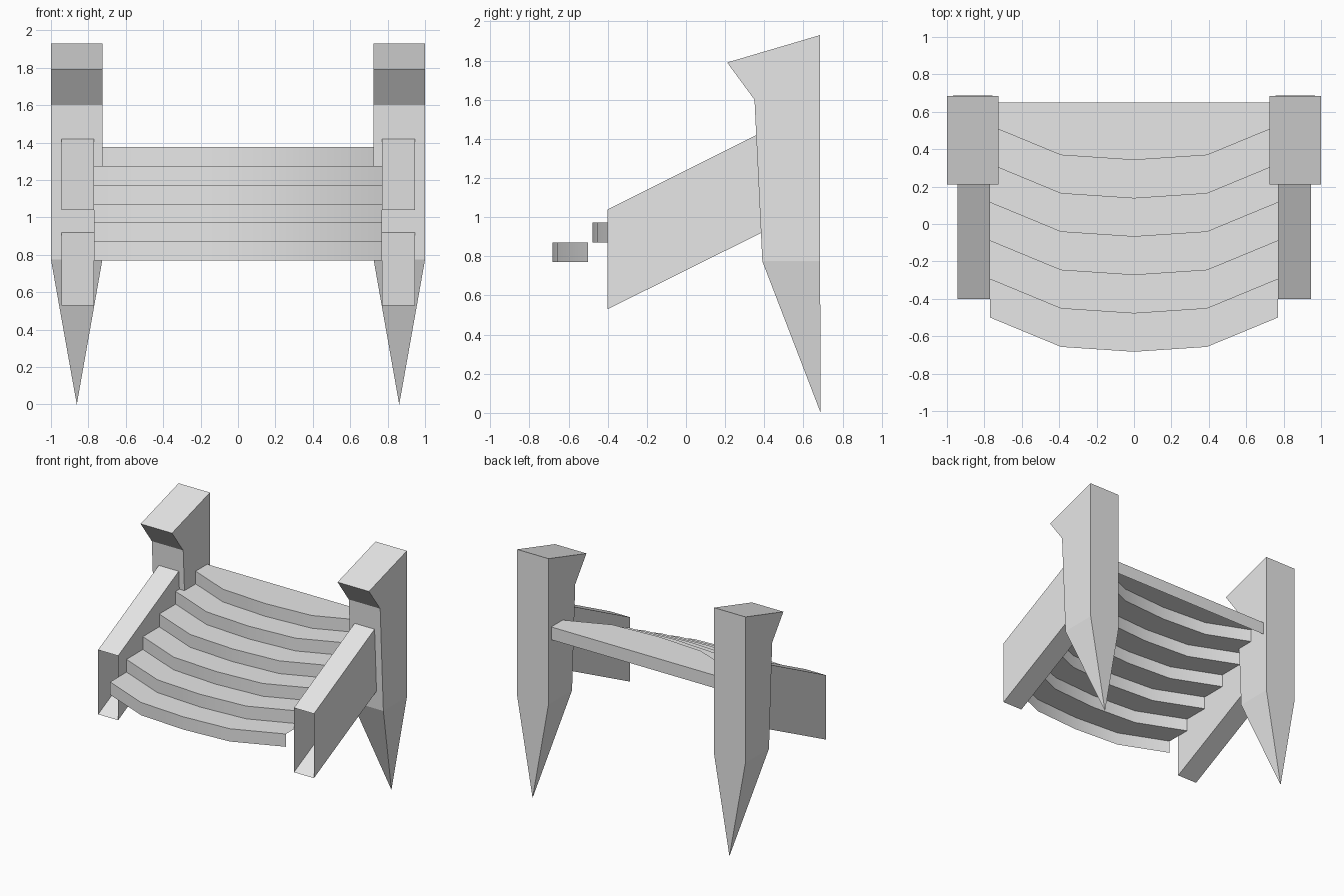
import bpy
import bmesh

cube = bpy.data.objects.get("Cube")
if cube:
    bpy.data.objects.remove(cube, do_unlink=True)

grey = bpy.data.materials.new("plain_grey")
grey.use_nodes = True
grey.diffuse_color = (0.8, 0.8, 0.8, 1)
grey.node_tree.nodes["Principled BSDF"].inputs["Base Color"].default_value = (0.8, 0.8, 0.8, 1)


def finish(name, bm, recalc=True):
    if recalc:
        bmesh.ops.recalc_face_normals(bm, faces=bm.faces[:])
    mesh = bpy.data.meshes.new(name)
    bm.to_mesh(mesh)
    bm.free()
    mesh.materials.append(grey)
    obj = bpy.data.objects.new(name, mesh)
    bpy.context.collection.objects.link(obj)
    return obj


def bridge(bm, a, b, closed=True):
    """Join two vertex rows with quads."""
    n = len(a)
    for i in range(n if closed else n - 1):
        j = (i + 1) % n
        bm.faces.new((a[i], a[j], b[j], b[i]))


def row(bm, x, profile):
    return [bm.verts.new((x, y, z)) for y, z in profile]


# Post with an overhanging head and a pointed foot
POST = [(0.685, 1.93), (0.21, 1.79), (0.35, 1.6), (0.39, 0.775), (0.685, 0.775)]


def make_post(name, side):
    bm = bmesh.new()
    inner = row(bm, side * 0.725, POST)
    outer = row(bm, side, POST)
    bm.faces.new(inner)
    bm.faces.new(outer)
    # Sides of the shaft, leaving the waist open for the point
    for i in (0, 1, 2, 4):
        j = (i + 1) % 5
        bm.faces.new((inner[i], inner[j], outer[j], outer[i]))
    tip = bm.verts.new((side * 0.862, 0.688, 0.0))
    waist = [inner[3], inner[4], outer[4], outer[3]]
    for i in range(4):
        bm.faces.new((waist[i], waist[(i + 1) % 4], tip))
    finish(name, bm)


# Sloping side rail, a sleeve with open ends
RAIL = [(-0.4, 0.53), (-0.4, 1.04), (0.36, 1.42), (0.385, 0.92)]


def make_rail(name, side):
    bm = bmesh.new()
    front_low, front_top, back_top, back_low = RAIL
    x0, x1 = side * 0.77, side * 0.945
    rings = []
    for low, top in ((front_low, front_top), (back_low, back_top)):
        rings.append([bm.verts.new((x, y, z)) for x, (y, z) in
                      ((x0, low), (x1, low), (x1, top), (x0, top))])
    bridge(bm, *rings)
    finish(name, bm)


for label, side in (("left", 1), ("right", -1)):
    make_post(label + "_post", side)
    make_rail(label + "_rail", side)

# Bowed stairs: a folded sheet of risers and treads
STEPS, DEPTH, RISE, BASE = 6, 0.205, 0.101, 0.77
BOW = [(-0.77, -0.5), (-0.39, -0.657), (0, -0.683), (0.39, -0.657), (0.77, -0.5)]

bm = bmesh.new()
rows = []
for k in range(STEPS):
    for z in (BASE + k * RISE, BASE + (k + 1) * RISE):
        rows.append([bm.verts.new((x, y + k * DEPTH, z)) for x, y in BOW])
# Straight back edge with a vertical lip
for z in (BASE + STEPS * RISE, BASE + (STEPS - 1) * RISE):
    rows.append([bm.verts.new((x, 0.65, z)) for x, _ in BOW])
for a, b in zip(rows, rows[1:]):
    bridge(bm, a, b, closed=False)
stairs = finish("stairs", bm, recalc=False)

bpy.ops.object.select_all(action="DESELECT")
stairs.select_set(True)
bpy.context.view_layer.objects.active = stairs
bpy.ops.object.shade_smooth_by_angle()
